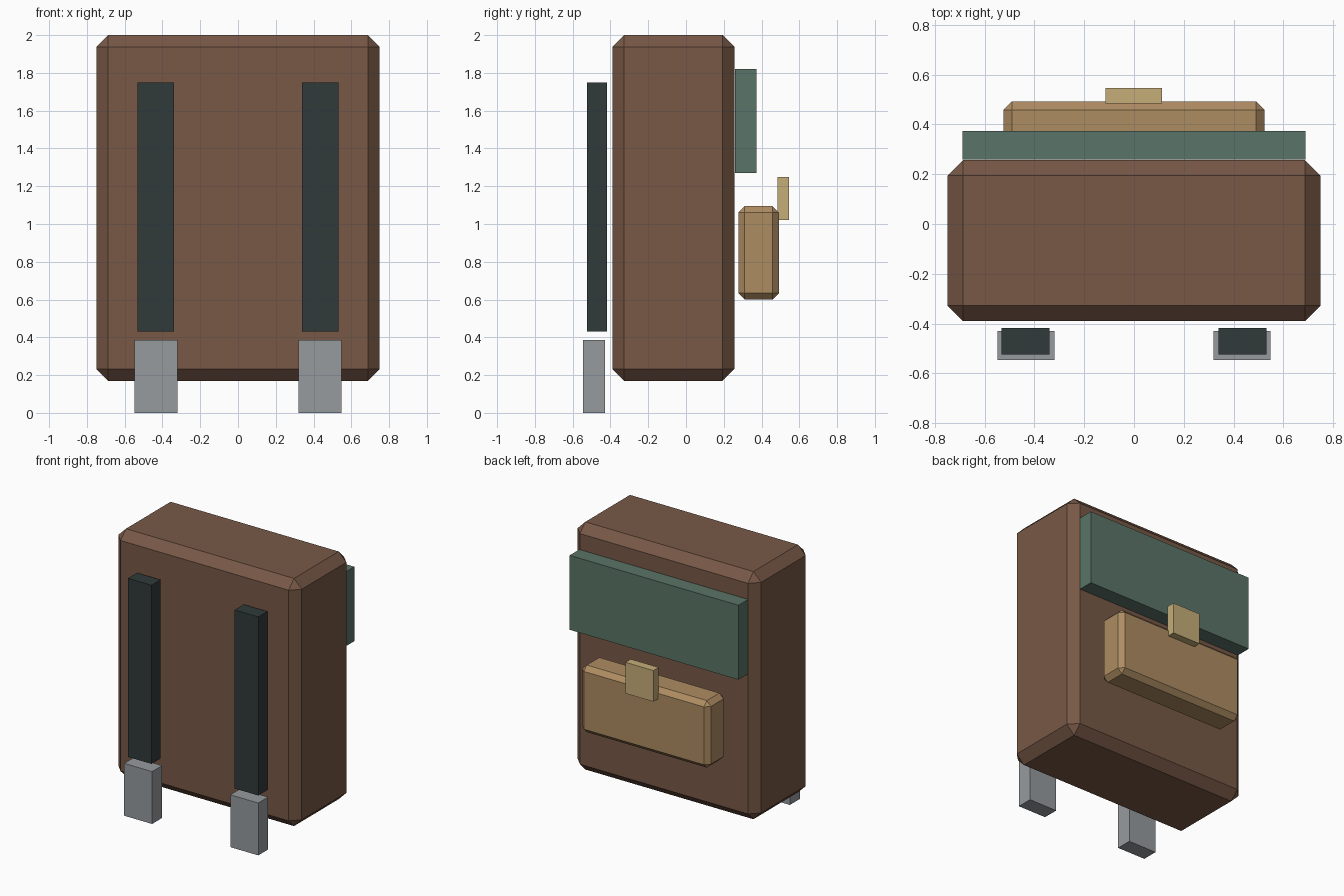
import bpy

if "Cube" in bpy.data.objects:
    bpy.data.objects.remove(bpy.data.objects["Cube"])


def srgb(r, g, b):
    def lin(c):
        c /= 255
        return c / 12.92 if c <= 0.04045 else ((c + 0.055) / 1.055) ** 2.4
    return (lin(r), lin(g), lin(b), 1)


def material(name, r, g, b):
    m = bpy.data.materials.new(name)
    m.diffuse_color = srgb(r, g, b)
    m.use_nodes = True
    m.node_tree.nodes["Principled BSDF"].inputs["Base Color"].default_value = m.diffuse_color
    return m


brown = material("brown_leather", 119, 88, 70)
green = material("green_canvas", 90, 116, 103)
tan = material("tan_leather", 174, 140, 98)
brass = material("brass", 198, 174, 121)
dark = material("dark_webbing", 49, 58, 58)
grey = material("grey_metal", 150, 155, 159)


def box(name, x, y, z, mat, bevel=0):
    """Box from (min, max) ranges, with optional chamfered edges."""
    bpy.ops.mesh.primitive_cube_add(
        size=1, location=[(a + b) / 2 for a, b in (x, y, z)])
    ob = bpy.context.object
    ob.name = name
    ob.scale = [b - a for a, b in (x, y, z)]
    bpy.ops.object.transform_apply(location=False, rotation=False, scale=True)
    ob.data.materials.append(mat)
    if bevel:
        mod = ob.modifiers.new("chamfer", 'BEVEL')
        mod.width = bevel
        mod.segments = 1
    return ob


# Main bag
box("bag_body", (-0.75, 0.75), (-0.39, 0.257), (0.17, 2.0), brown, 0.063)
# Flap, pocket and clasp on the back
box("flap", (-0.69, 0.69), (0.26, 0.373), (1.27, 1.82), green)
box("pocket", (-0.525, 0.525), (0.277, 0.492), (0.6, 1.095), tan, 0.034)
box("clasp", (-0.115, 0.113), (0.484, 0.546), (1.02, 1.25), brass)
# Shoulder straps with their metal ends
for side, s in (("left", -1), ("right", 1)):
    box(side + "_strap", sorted((s * 0.34, s * 0.533)), (-0.524, -0.418),
        (0.43, 1.75), dark)
    box(side + "_strap_end", sorted((s * 0.32, s * 0.548)), (-0.546, -0.43),
        (0, 0.387), grey)
